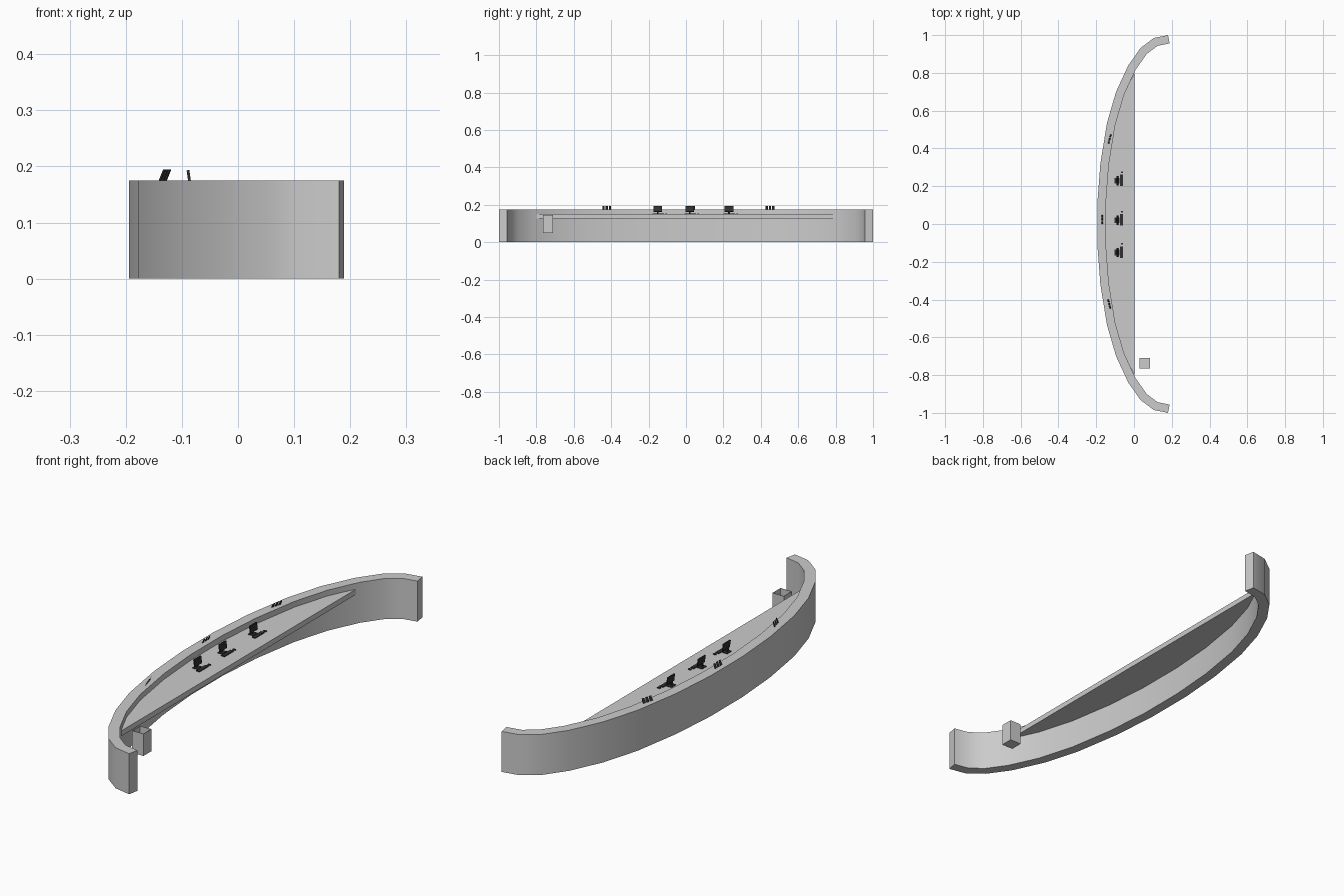
import bpy, math
from mathutils import Vector, Matrix

if "Cube" in bpy.data.objects:
    bpy.data.objects.remove(bpy.data.objects["Cube"])

dark = bpy.data.materials.new("dark_plastic")
dark.diffuse_color = (0.03, 0.03, 0.03, 1)
dark.use_nodes = True
dark.node_tree.nodes["Principled BSDF"].inputs["Base Color"].default_value = dark.diffuse_color


def add_mesh(name, verts, faces, mat=None):
    me = bpy.data.meshes.new(name)
    me.from_pydata([tuple(v) for v in verts], [], faces)
    me.update()
    ob = bpy.data.objects.new(name, me)
    bpy.context.collection.objects.link(ob)
    if mat:
        me.materials.append(mat)
    return ob


def box(name, center, size, mat=None, tilt=0):
    c, s = Vector(center), Vector(size) / 2
    rot = Matrix.Rotation(tilt, 3, 'Y')
    v = [c + rot @ Vector((x * s.x, y * s.y, z * s.z))
         for z in (-1, 1) for x, y in ((-1, -1), (1, -1), (1, 1), (-1, 1))]
    f = [(3, 2, 1, 0), (4, 5, 6, 7)] + [(i, (i + 1) % 4, (i + 1) % 4 + 4, i + 4) for i in range(4)]
    return add_mesh(name, v, f, mat)


def prism(name, outline, z0, z1):
    n = len(outline)
    v = [(p[0], p[1], z) for z in (z0, z1) for p in outline]
    f = [tuple(reversed(range(n))), tuple(range(n, 2 * n))]
    f += [(i, (i + 1) % n, (i + 1) % n + n, i + n) for i in range(n)]
    return add_mesh(name, v, f)


# Plan curve of the desk front, mirrored in y, and its inward offset
half = [(0.18, 1.0), (0.105, 0.985), (0.035, 0.932), (-0.03, 0.84),
        (-0.095, 0.70), (-0.143, 0.535), (-0.178, 0.32), (-0.194, 0.11)]
outer = [Vector(p) for p in half] + [Vector((x, -y)) for x, y in reversed(half)]
inner = []
for i, p in enumerate(outer):
    dirs = []
    if i > 0:
        dirs.append((p - outer[i - 1]).normalized())
    if i < len(outer) - 1:
        dirs.append((outer[i + 1] - p).normalized())
    t = sum(dirs, Vector((0, 0))).normalized()
    nrm = Vector((-t.y, t.x))
    inner.append(p + nrm * 0.045 / max(0.5, t.dot(dirs[0])))

# Curved wall
n, H = len(outer), 0.175
verts = [(p.x, p.y, z) for z in (0, H) for ring in (outer, inner) for p in ring]
O, I, OT, IT = 0, n, 2 * n, 3 * n
faces = [(O, I, IT, OT), (I - 1, OT - 1 + n * 1 - n + n, 4 * n - 1, 2 * n - 1)]
faces = [(O, OT, IT, I), (n - 1, 2 * n - 1, 4 * n - 1, 3 * n - 1)]
for i in range(n - 1):
    faces += [(O + i, O + i + 1, OT + i + 1, OT + i),
              (I + i + 1, I + i, IT + i, IT + i + 1),
              (OT + i, OT + i + 1, IT + i + 1, IT + i),
              (O + i + 1, O + i, I + i, I + i + 1)]
wall = add_mesh("curved_wall", verts, faces)
bpy.context.view_layer.objects.active = wall
wall.select_set(True)
bpy.ops.object.shade_smooth_by_angle(angle=math.radians(35))
wall.select_set(False)

# Worktop filling the inner curve up to a straight edge
mid = [p + Vector((-0.004, 0)) for p in inner if p.x < -0.005]
prism("worktop", [Vector((0.003, 0.80))] + mid + [Vector((0.003, -0.80))], 0.127, 0.15)

# Computers
for k, y in enumerate((0.229, 0.02, -0.151), 1):
    box(f"screen_{k}", (-0.087, y, 0.178), (0.005, 0.048, 0.031), dark, math.radians(-8))
    box(f"screen_stem_{k}", (-0.092, y, 0.160), (0.006, 0.010, 0.020), dark)
    box(f"screen_foot_{k}", (-0.090, y, 0.1515), (0.024, 0.030, 0.003), dark)
    box(f"keyboard_{k}", (-0.066, y + 0.002, 0.152), (0.016, 0.062, 0.004), dark)
    box(f"mouse_{k}", (-0.064, y + 0.046, 0.152), (0.012, 0.008, 0.004), dark)

# Thin leaning cards along the wall top
for g, (x, y, a) in enumerate(((-0.129, 0.449, -15), (-0.168, 0.024, 0), (-0.131, -0.424, 15)), 1):
    t = Vector((-math.sin(math.radians(-a)) * -1, 0, 0))
    t = Vector((math.sin(math.radians(-a)), math.cos(math.radians(a)), 0))
    lean = Vector((0.008, 0, 0.02))
    for j in (-1, 0, 1):
        c = Vector((x - 0.004, y, H)) + t * 0.018 * j
        add_mesh(f"card_{g}_{j + 2}", [c - t * 0.0065, c + t * 0.0065, c + t * 0.0065 + lean,
                                       c - t * 0.0065 + lean], [(0, 1, 2, 3)], dark)

# Open waste bin
bin_ob = box("waste_bin", (0.057, -0.738, 0.0975), (0.055, 0.055, 0.095))
me = bin_ob.data
v = [tuple(p.co) for p in me.vertices]
f = [tuple(p.vertices) for i, p in enumerate(me.polygons) if i != 1]
me.clear_geometry()
me.from_pydata(v, [], f)
me.update()
shell = bin_ob.modifiers.new("thickness", 'SOLIDIFY')
shell.thickness = 0.003
